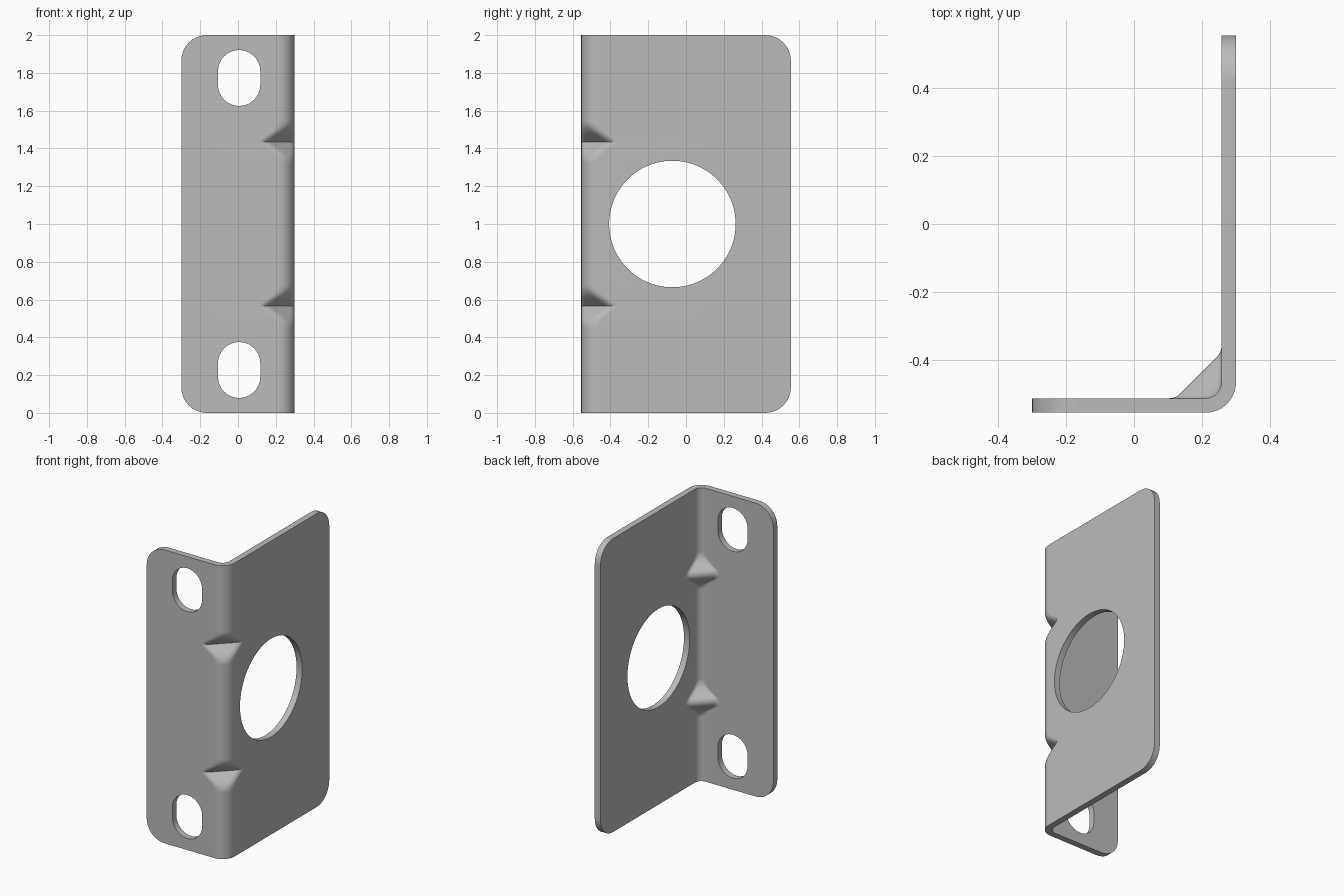
import bpy
import bmesh
from math import sin, cos, pi, sqrt, tan, radians
from mathutils import Vector

cube = bpy.data.objects.get("Cube")
if cube:
    bpy.data.objects.remove(cube)

W, D, H, T = 0.3, 0.555, 2.0, 0.0425     # half width, half depth, height, sheet thickness
R = 0.09                                 # outer bend radius
DENT = 0.113                             # depth of a pressed dent from the outer corner
DENTS = (0.565, 1.435)
REACH = 0.13                             # half height of the zone around a dent
BEND = R * tan(pi / 8)

steel = bpy.data.materials.new("steel grey")
steel.use_nodes = True
steel.diffuse_color = (0.5, 0.5, 0.5, 1)
steel.node_tree.nodes["Principled BSDF"].inputs["Base Color"].default_value = (0.5, 0.5, 0.5, 1)


def smooth_max(a, b, k=0.035):
    h = max(k - abs(a - b), 0) / k
    return max(a, b) + h * h * k / 4


def cut_depths(z):
    """Chamfer depth of the corner on the outer and the inner skin at height z."""
    u = min(abs(z - c) for c in DENTS)
    ridge = DENT + (sqrt(T * T - u * u) if u < T / sqrt(2) else T * sqrt(2) - u)
    outer = smooth_max(BEND, DENT - u)
    inner = smooth_max(BEND + T, ridge) - T * sqrt(2)
    return outer, inner


def skin(inset, radius, depth):
    """Open L line: plate, two 45 degree fillets joined by a chamfer, plate."""
    cx, cy = W - inset, -D + inset
    leg, tangent = depth * sqrt(2), radius * tan(pi / 8)
    pts = [(-W, cy)]
    for i in range(7):
        a = radians(45) * i / 6
        pts.append((cx - leg - tangent + radius * sin(a), cy + radius * (1 - cos(a))))
    for i in range(7):
        a = radians(45) * (1 - i / 6)
        pts.append((cx - radius * (1 - cos(a)), cy + leg + tangent - radius * sin(a)))
    return pts + [(cx, D)]


def make_object(name, bm):
    bmesh.ops.recalc_face_normals(bm, faces=bm.faces)
    mesh = bpy.data.meshes.new(name)
    bm.to_mesh(mesh)
    bm.free()
    mesh.materials.append(steel)
    obj = bpy.data.objects.new(name, mesh)
    bpy.context.collection.objects.link(obj)
    return obj


def prism(name, ring, axis):
    bm = bmesh.new()
    face = bm.faces.new([bm.verts.new(p) for p in ring])
    out = bmesh.ops.extrude_face_region(bm, geom=[face])
    bmesh.ops.translate(bm, vec=axis, verts=[v for v in out["geom"] if isinstance(v, bmesh.types.BMVert)])
    return make_object(name, bm)


# Bent sheet with pressed stiffening dents, lofted from bottom to top
heights = [0, H]
for c in DENTS:
    heights += [c + REACH * i / 18 for i in range(-18, 19)]
bm = bmesh.new()
rows = []
for z in sorted(heights):
    outer, inner = cut_depths(z)
    loop = skin(0, R, outer) + skin(T, R - T, inner)[::-1]
    rows.append([bm.verts.new((x, y, z)) for x, y in loop])
n = len(rows[0])
for low, high in zip(rows, rows[1:]):
    for i in range(n):
        j = (i + 1) % n
        bm.faces.new((low[i], low[j], high[j], high[i]))
bm.faces.new(rows[0])
bm.faces.new(rows[-1])

# Rounded free corners of both plates
corners = []
for row in (rows[0], rows[-1]):
    corners += [bm.edges.get((row[0], row[-1])), bm.edges.get((row[n // 2 - 1], row[n // 2]))]
bmesh.ops.bevel(bm, geom=corners, offset=0.135, segments=10, profile=0.5, affect='EDGES')
bracket = make_object("bent_bracket", bm)

# Mounting slots in the front plate and the large round hole in the side plate
cutters = []
for z in (0.227, 1.773):
    ring = []
    for end, start in ((0.036, 0), (-0.036, pi)):
        for i in range(17):
            a = start + pi * i / 16
            ring.append((0.006 + 0.112 * cos(a), -D - 0.1, z + end + 0.112 * sin(a)))
    cutters.append(prism("slot_cutter", ring, Vector((0, 0.25, 0))))
ring = [(W - 0.15, -0.072 + 0.335 * cos(a), 1 + 0.335 * sin(a))
        for a in (2 * pi * (i + 0.5) / 64 for i in range(64))]
cutters.append(prism("hole_cutter", ring, Vector((0.25, 0, 0))))

bpy.ops.object.select_all(action='DESELECT')
bpy.context.view_layer.objects.active = bracket
bracket.select_set(True)
for cutter in cutters:
    mod = bracket.modifiers.new("cut", 'BOOLEAN')
    mod.operation, mod.solver, mod.object = 'DIFFERENCE', 'EXACT', cutter
    bpy.ops.object.modifier_apply(modifier=mod.name)
    bpy.data.objects.remove(cutter)

# Smooth bends, crisp sheet edges, flat plates
bpy.ops.object.shade_smooth_by_angle(angle=radians(35))
weighted = bracket.modifiers.new("flat_plates", 'WEIGHTED_NORMAL')
weighted.keep_sharp = True
